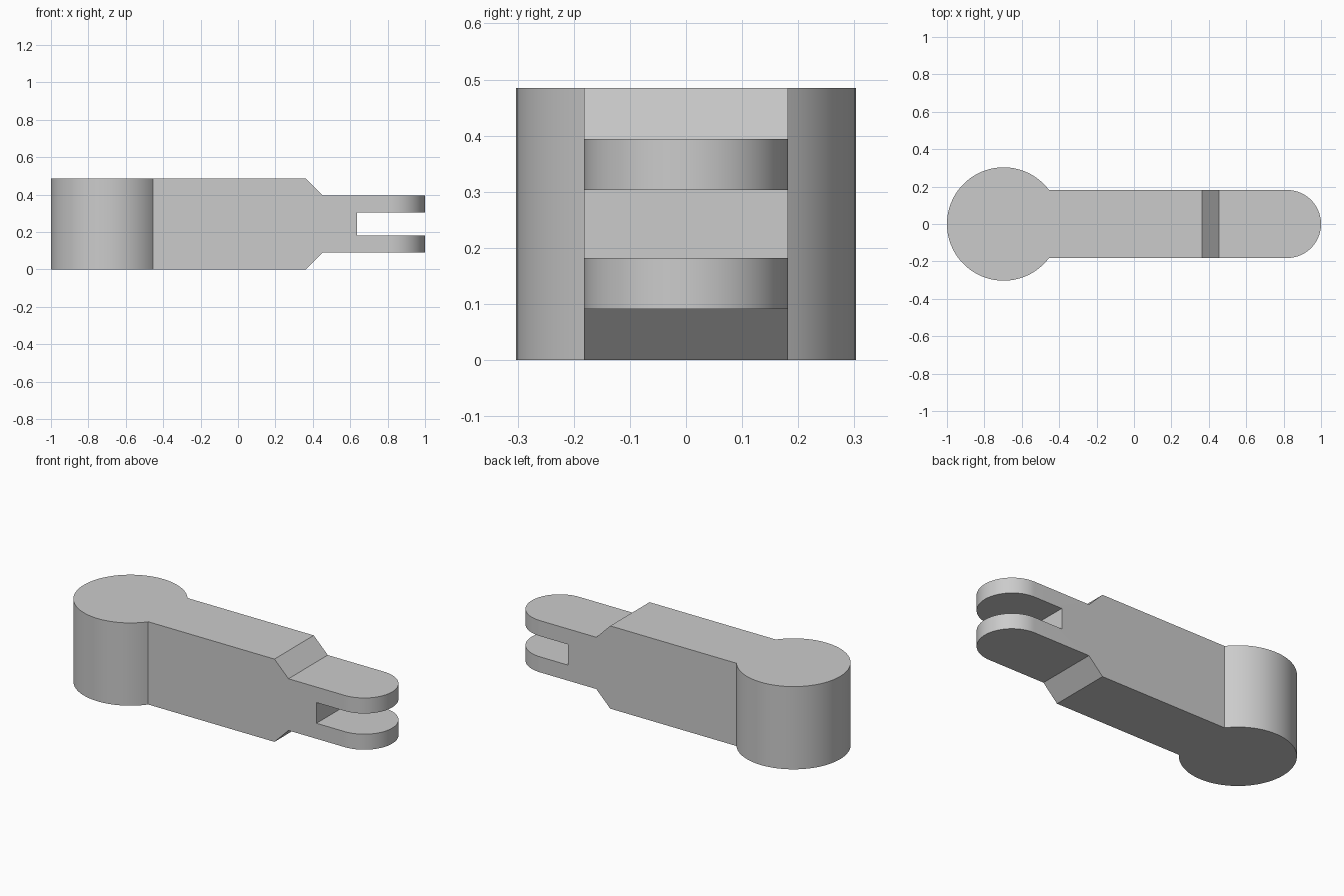
import bpy
import bmesh
from math import asin, cos, sin, pi
from mathutils import Vector

cube = bpy.data.objects.get("Cube")
if cube:
    bpy.data.objects.remove(cube, do_unlink=True)

U = 2 / 33                      # design unit: the link is 33 units long
HEIGHT = 8 * U
HEAD_R, ARM_R = 5 * U, 3 * U
HEAD_X, TIP_X = -1 + HEAD_R, 1 - ARM_R

grey = bpy.data.materials.new("plain grey")
grey.use_nodes = True
grey.diffuse_color = (0.6, 0.6, 0.6, 1)
grey.node_tree.nodes["Principled BSDF"].inputs["Base Color"].default_value = (0.6, 0.6, 0.6, 1)


def prism_object(name, outlines, direction):
    """Extrude each closed outline along direction into one object."""
    bm = bmesh.new()
    for outline in outlines:
        face = bm.faces.new([bm.verts.new(p) for p in outline])
        grown = bmesh.ops.extrude_face_region(bm, geom=[face])["geom"]
        bmesh.ops.translate(bm, vec=Vector(direction),
                            verts=[g for g in grown if isinstance(g, bmesh.types.BMVert)])
    bmesh.ops.recalc_face_normals(bm, faces=bm.faces)
    mesh = bpy.data.meshes.new(name)
    bm.to_mesh(mesh)
    bm.free()
    mesh.materials.append(grey)
    obj = bpy.data.objects.new(name, mesh)
    bpy.context.collection.objects.link(obj)
    return obj


def arc(cx, r, start, end, steps):
    angles = [start + (end - start) * i / steps for i in range(steps + 1)]
    return [(cx + r * cos(a), r * sin(a), 0) for a in angles]


# Plan outline: round head, straight arm, rounded tip
join = asin(ARM_R / HEAD_R)
plan = arc(HEAD_X, HEAD_R, join, 2 * pi - join, 80) + arc(TIP_X, ARM_R, -pi / 2, pi / 2, 48)
link = prism_object("link_arm", [plan], (0, 0, HEIGHT))

# Cutters: bevelled step above and below, and the fork slot
step = [(6, 0), (7.5, 1.5), (18, 1.5), (18, -1), (5, -1)]
lower = [(x * U, -0.5, z * U) for x, z in step]
upper = [(x, y, HEIGHT - z) for x, y, z in lower]
slot = [(x * U, -0.5, z * U) for x, z in [(10.5, 3), (18, 3), (18, 5), (10.5, 5)]]
cutter = prism_object("fork_cutter", [lower, upper, slot], (0, 1, 0))
cutter.hide_render = True

cut = link.modifiers.new("fork", "BOOLEAN")
cut.operation = "DIFFERENCE"
cut.solver = "EXACT"
cut.object = cutter

# Apply the cut, then smooth the round walls
bpy.ops.object.select_all(action="DESELECT")
link.select_set(True)
bpy.context.view_layer.objects.active = link
bpy.ops.object.modifier_apply(modifier=cut.name)
bpy.data.objects.remove(cutter, do_unlink=True)
bpy.ops.object.shade_smooth_by_angle()
